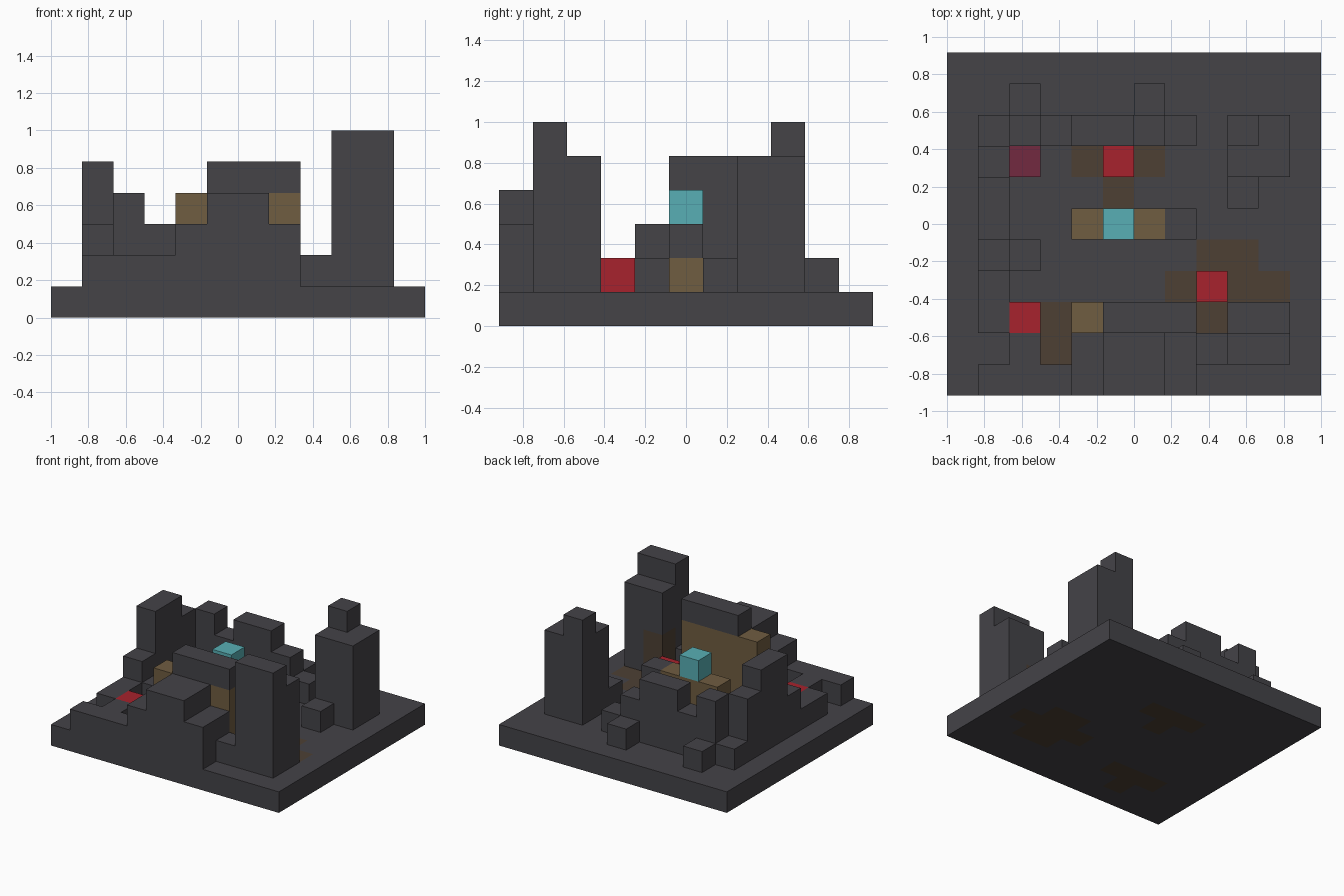
import bpy
import bmesh
import math
from mathutils import Vector

cube = bpy.data.objects.get("Cube")
if cube:
    bpy.data.objects.remove(cube, do_unlink=True)

# Grid of cubic cells: twelve wide, eleven deep
CELL = 1 / 6
WIDE, DEEP = 12, 11

PALETTE = {
    "charcoal": (0.058, 0.056, 0.064),
    "timber": (0.162, 0.109, 0.053),
    "scorched earth": (0.074, 0.051, 0.034),
    "ember red": (0.39, 0.016, 0.026),
    "maroon": (0.17, 0.023, 0.05),
    "turquoise": (0.098, 0.43, 0.46),
}


def make_material(name, rgb):
    mat = bpy.data.materials.new(name)
    mat.use_nodes = True
    colour = (*rgb, 1)
    mat.diffuse_color = colour
    shader = mat.node_tree.nodes["Principled BSDF"]
    shader.inputs["Base Color"].default_value = colour
    shader.inputs["Roughness"].default_value = 0.9
    return mat


names = list(PALETTE)
materials = [make_material(name, rgb) for name, rgb in PALETTE.items()]
cells = {}


def fill(part, colour, columns, rows, layers):
    """Fill a block of cells; each span is (first, past_last) or one index."""
    spans = [s if isinstance(s, tuple) else (s, s + 1) for s in (columns, rows, layers)]
    for i in range(*spans[0]):
        for j in range(*spans[1]):
            for k in range(*spans[2]):
                cells[i, j, k] = (part, names.index(colour))


def stack(part, columns, rows, height, colour="charcoal"):
    """Raise a column of cells from the ground slab to a height."""
    fill(part, colour, columns, rows, (1, height))


# Ground slab with scorched patches running through it
fill("ground_slab", "charcoal", (0, WIDE), (0, DEEP), 0)
for columns, rows in [((2, 5), 2), (3, 1), ((7, 11), 3), ((8, 10), 4),
                      ((8, 10), 2), ((4, 7), 7), (5, 6)]:
    fill("ground_slab", "scorched earth", columns, rows, 0)

# Front building: stepped masonry with a timber lined wall behind
stack("front_terrace", (1, 4), 0, 2)
stack("front_terrace", 2, 1, 2)
stack("front_building", (4, 8), (0, 2), 3)
stack("front_building", (5, 7), (0, 2), 4)
stack("timber_wall", (4, 8), 2, 4, "timber")
fill("wall_cap", "charcoal", (5, 8), 2, 4)

# Front tower with its scorched inner corner
stack("front_tower", (9, 11), 1, 6)
stack("front_tower", (9, 11), 2, 5)
fill("front_tower", "scorched earth", 9, 2, (1, 3))
stack("front_tower_step", 8, 1, 2)

# Back tower with a turret
stack("back_tower", (9, 11), (7, 9), 5)
fill("back_turret", "charcoal", 9, 8, 5)
stack("back_tower_step", 9, 6, 2)

# Ruined side wall
stack("side_wall", 1, (2, 4), 2)
stack("side_wall", 1, 4, 3)
stack("side_wall", 1, (5, 7), 5)
stack("side_wall", 1, 7, 4)
stack("side_wall", 1, 8, 2)
stack("side_wall_step", 2, 4, 2)

# Ruined back wall, one height per column
for column, height in enumerate((4, 3, 4, 4, 3, 2), start=2):
    stack("back_wall", column, 8, height)
for column in (2, 6):
    stack("back_rubble", column, 9, 2)

# Central altar carrying a turquoise block
stack("altar", (4, 7), 5, 3, "timber")
stack("altar_end", 7, 5, 2, "timber")
fill("altar_end", "charcoal", 7, 5, 2)
fill("altar_crystal", "turquoise", 5, 5, 3)

# Ember blocks
for column, row in [(2, 2), (8, 3), (5, 7)]:
    stack("embers", column, row, 2, "ember red")
stack("dim_ember", 2, 7, 2, "maroon")


def build_part(part):
    """Make one mesh from the exposed cell sides of a part."""
    bm = bmesh.new()
    corner = Vector((WIDE / 2, DEEP / 2, 0))
    for cell, (owner, colour) in cells.items():
        if owner != part:
            continue
        for axis in range(3):
            for side in (-1, 1):
                normal = Vector((0, 0, 0))
                normal[axis] = side
                beside = tuple(int(c + n) for c, n in zip(cell, normal))
                if beside in cells:
                    continue
                u = Vector((0, 0, 0))
                u[(axis + 1) % 3] = 0.5
                v = normal.cross(u)
                middle = Vector(cell) + Vector((0.5, 0.5, 0.5)) + normal / 2 - corner
                ring = (-u - v, u - v, u + v, v - u)
                face = bm.faces.new([bm.verts.new((middle + p) * CELL) for p in ring])
                face.material_index = colour
    bmesh.ops.remove_doubles(bm, verts=bm.verts, dist=CELL / 100)
    bmesh.ops.dissolve_limit(bm, angle_limit=math.radians(1), verts=bm.verts,
                             edges=bm.edges, delimit={"MATERIAL"})
    mesh = bpy.data.meshes.new(part)
    bm.to_mesh(mesh)
    bm.free()
    for mat in materials:
        mesh.materials.append(mat)
    bpy.context.collection.objects.link(bpy.data.objects.new(part, mesh))


for part in dict.fromkeys(owner for owner, _ in cells.values()):
    build_part(part)
